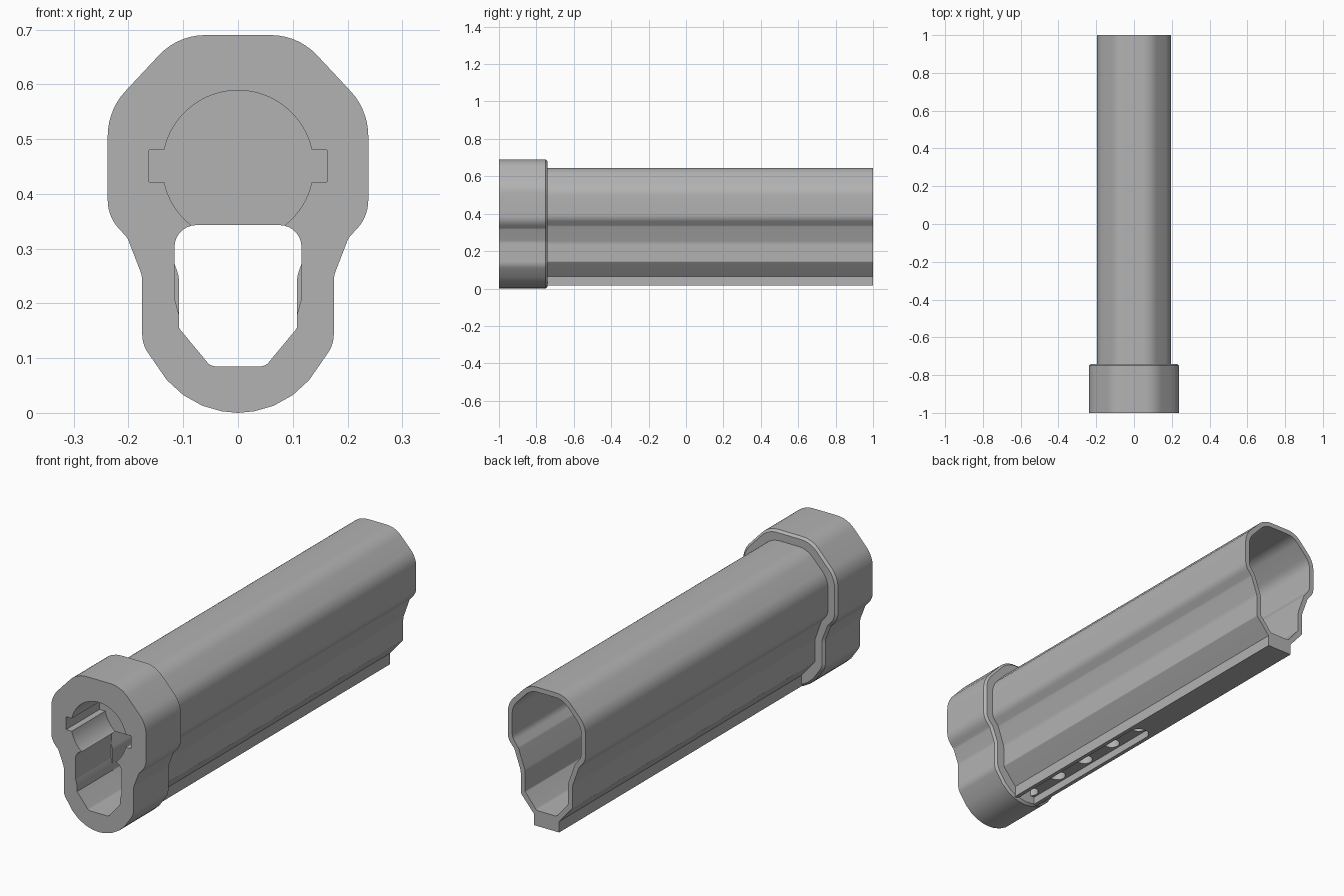
import bpy, bmesh, math
from mathutils import Vector

cube = bpy.data.objects.get("Cube")
if cube:
    bpy.data.objects.remove(cube)

grey = bpy.data.materials.new("plain_grey")
grey.use_nodes = True
GREY = (0.45, 0.45, 0.45, 1)
grey.diffuse_color = GREY
grey.node_tree.nodes["Principled BSDF"].inputs["Base Color"].default_value = GREY


def fillet(corners, steps=7):
    """Round each (x, z, radius) corner of a closed outline."""
    out = []
    for i, (x, z, r) in enumerate(corners):
        p = Vector((x, z))
        if r == 0:
            out.append(p)
            continue
        a = (Vector(corners[i - 1][:2]) - p).normalized()
        b = (Vector(corners[(i + 1) % len(corners)][:2]) - p).normalized()
        half = a.angle(b) / 2
        start = p + a * (r / math.tan(half))
        end = p + b * (r / math.tan(half))
        centre = p + (a + b).normalized() * (r / math.sin(half))
        u, v = start - centre, end - centre
        sweep = math.pi - 2 * half
        for k in range(steps + 1):
            t = k / steps
            out.append(centre + (u * math.sin((1 - t) * sweep)
                                 + v * math.sin(t * sweep)) / math.sin(sweep))
    return out


def mirrored(half):
    """Complete a right-hand outline, listed top to bottom."""
    return half + [(-x, z, r) for x, z, r in reversed(half) if x > 0]


def prism(name, outline, y0, y1, chamfer=0):
    bm = bmesh.new()
    front = bm.faces.new([bm.verts.new((p[0], y0, p[1])) for p in outline])
    ext = bmesh.ops.extrude_face_region(bm, geom=[front])["geom"]
    bmesh.ops.translate(bm, vec=(0, y1 - chamfer - y0, 0),
                        verts=[g for g in ext if isinstance(g, bmesh.types.BMVert)])
    bmesh.ops.recalc_face_normals(bm, faces=bm.faces)
    if chamfer:
        back = [f for f in bm.faces if f.normal.y > 0.9]
        bmesh.ops.inset_region(bm, faces=back, thickness=chamfer, depth=chamfer)
    mesh = bpy.data.meshes.new(name)
    bm.to_mesh(mesh)
    bm.free()
    obj = bpy.data.objects.new(name, mesh)
    bpy.context.collection.objects.link(obj)
    mesh.materials.append(grey)
    return obj


def activate(obj):
    bpy.ops.object.select_all(action='DESELECT')
    obj.select_set(True)
    bpy.context.view_layer.objects.active = obj


def cut(obj, cutter):
    cutter.hide_render = True
    mod = obj.modifiers.new("cut", 'BOOLEAN')
    mod.operation, mod.solver, mod.object = 'DIFFERENCE', 'EXACT', cutter
    activate(obj)
    bpy.ops.object.modifier_apply(modifier=mod.name)
    bpy.data.objects.remove(cutter)


def upright(name, outline, z0, z1):
    """Prism standing along z from an (x, y) outline."""
    obj = prism(name, [(x, -y) for x, y in outline], z0, z1)
    obj.rotation_euler.x = math.pi / 2
    bpy.context.view_layer.update()
    obj.data.transform(obj.matrix_world)
    obj.rotation_euler.x = 0
    for v in obj.data.vertices:
        v.co.y, v.co.z = -v.co.y, v.co.z
    obj.data.flip_normals()
    return obj


def circle(cx, cy, r, n=32, start=0.0, end=2 * math.pi):
    return [(cx + r * math.cos(start + (end - start) * k / n),
             cy + r * math.sin(start + (end - start) * k / n)) for k in range(n)]


# Collar: rounded keyhole-like block with a chamfered back edge
collar = prism("collar", fillet(mirrored([
    (0.11, 0.69, 0.115), (0.238, 0.553, 0.12), (0.238, 0.358, 0.077),
    (0.202, 0.32, 0.03), (0.175, 0.25, 0.05), (0.175, 0.125, 0.06),
    (0.13, 0.06, 0), (0.1, 0.0325, 0), (0.065, 0.013, 0), (0.03, 0.003, 0),
    (0, 0, 0)])), -1, -0.74, 0.01)

# Round socket with two side keyways, closed by a thin rear wall
R, KEY = 0.138, 0.029
a = math.asin(KEY / R)
socket = []
for side in (0, math.pi):
    s = 1 if side == 0 else -1
    socket += [(s * 0.163, 0.451 - s * KEY), (s * 0.163, 0.451 + s * KEY)]
    arc = circle(0, 0.451, R, 32, side + a, side + math.pi - a)
    socket += arc + [(-s * R * math.cos(a), 0.451 + s * KEY)]
cut(collar, prism("socket_cutter", socket, -1.1, -0.76))

# Lower channel runs right through the collar
cut(collar, prism("channel_cutter", fillet(mirrored([
    (0.116, 0.343, 0.04), (0.116, 0.21, 0.02), (0.108, 0.18, 0),
    (0.108, 0.155, 0), (0.05, 0.085, 0.02)])), -1.1, -0.6))

# Tube body with the rail along its underside
tube = prism("tube_and_rail", fillet(mirrored([
    (0.09, 0.645, 0.1), (0.195, 0.535, 0.1), (0.195, 0.375, 0.06),
    (0.162, 0.335, 0.03), (0.13, 0.245, 0.06), (0.13, 0.143, 0.01),
    (0.063, 0.065, 0), (0.063, 0.015, 0)])), -0.745, 1)
cut(tube, prism("bore_cutter", fillet(mirrored([
    (0.08, 0.623, 0.08), (0.173, 0.525, 0.08), (0.173, 0.385, 0.05),
    (0.142, 0.345, 0.03), (0.108, 0.25, 0.05), (0.108, 0.155, 0.01),
    (0.05, 0.085, 0.02)])), -0.8, 1.1))

# Long round-ended slot under the rail, with a row of holes in its floor
slot = (circle(0, 0.9, 0.045, 16, 0, math.pi) + [(-0.045, 0.9)]
        + circle(0, -0.03, 0.045, 16, math.pi, 2 * math.pi) + [(0.045, -0.03)])
cut(tube, upright("slot_cutter", slot, -0.02, 0.05))
for i in range(6):
    cut(tube, upright("hole_cutter", circle(0, -0.03 + i * 0.186, 0.036), 0.03, 0.12))

for obj in (collar, tube):
    activate(obj)
    bpy.ops.object.shade_smooth_by_angle(angle=math.radians(30))
